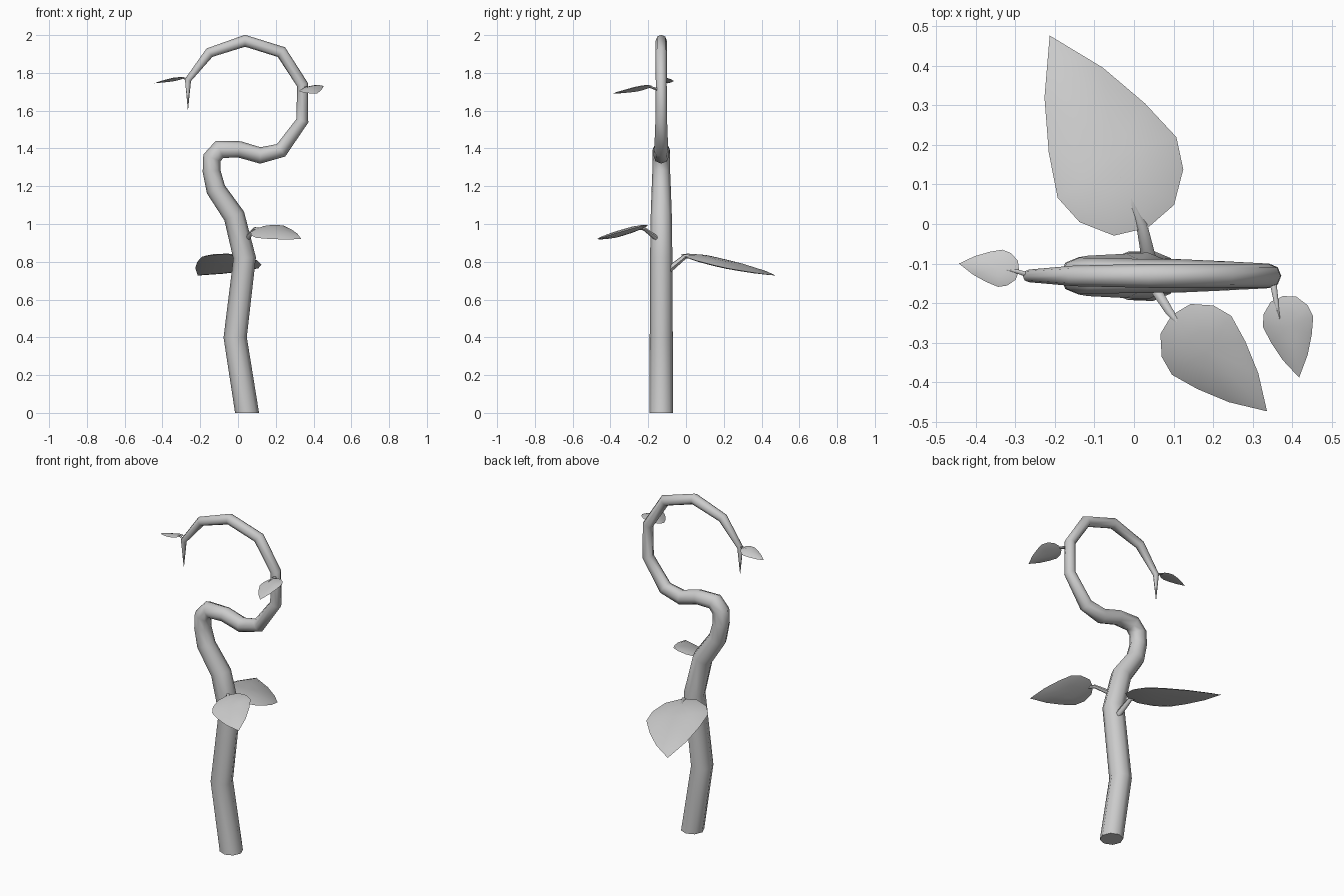
import bpy, bmesh, math
from mathutils import Vector

if "Cube" in bpy.data.objects:
    bpy.data.objects.remove(bpy.data.objects["Cube"])


def finish(bm, name, angle):
    bmesh.ops.recalc_face_normals(bm, faces=bm.faces)
    me = bpy.data.meshes.new(name)
    bm.to_mesh(me)
    bm.free()
    ob = bpy.data.objects.new(name, me)
    bpy.context.collection.objects.link(ob)
    bpy.ops.object.select_all(action='DESELECT')
    ob.select_set(True)
    bpy.context.view_layer.objects.active = ob
    bpy.ops.object.shade_smooth_by_angle(angle=math.radians(angle))
    return ob


def tube(name, path, radii, sides, ref, start=None):
    """Tapered tube with mitred rings along a path."""
    bm = bmesh.new()
    pts = [Vector(p) for p in path]
    dirs = [(b - a).normalized() for a, b in zip(pts, pts[1:])]
    rings = []
    for i, (p, r) in enumerate(zip(pts, radii)):
        d0, d1 = dirs[max(i - 1, 0)], dirs[min(i, len(dirs) - 1)]
        t = (d0 + d1).normalized()
        stretch = 1 / max(t.dot(d1), 0.6)
        if i == 0 and start:
            t = Vector(start)
        u = t.cross(Vector(ref)).normalized()
        v = u.cross(t)
        ring = []
        for k in range(sides):
            a = 2 * math.pi * k / sides
            ring.append(bm.verts.new(p + u * (r * stretch * math.cos(a)) + v * (r * math.sin(a))))
        rings.append(ring)
    for a, b in zip(rings, rings[1:]):
        for k in range(sides):
            j = (k + 1) % sides
            bm.faces.new((a[k], a[j], b[j], b[k]))
    bm.faces.new(rings[0])
    bm.faces.new(rings[-1])
    return finish(bm, name, 60)


# half outline of a leaf: (distance along, half width) as fractions of length
HALF = [(0.02, 0.16), (0.15, 0.275), (0.3, 0.315), (0.51, 0.255), (0.75, 0.155)]
OUTLINE = [(-0.02, 0)] + HALF + [(1, 0)] + [(t, -w) for t, w in reversed(HALF)]


def leaf(name, base, tip, roll):
    """Thin domed leaf; roll is the height change per unit to its right."""
    base, tip = Vector(base), Vector(tip)
    axis = tip - base
    flat = Vector((axis.x, axis.y, 0))
    size = flat.length
    side = Vector((flat.y, -flat.x, roll * size))
    up = Vector((0, 0, size))

    def point(t, w, h):
        return base + axis * t + side * w + up * h

    bm = bmesh.new()
    rim = [bm.verts.new(point(t, w, 0)) for t, w in OUTLINE]
    n = len(rim)
    for heights in ((0.025, 0.05), (-0.012, -0.02)):
        outer = rim
        for s, h in zip((0.82, 0.42), heights):
            inner = [bm.verts.new(point(0.36 + (t - 0.36) * s, w * s, h)) for t, w in OUTLINE]
            for k in range(n):
                j = (k + 1) % n
                bm.faces.new((outer[k], outer[j], inner[j], inner[k]))
            outer = inner
        c = bm.verts.new(point(0.36, 0, heights[1] * 1.15))
        for k in range(n):
            bm.faces.new((outer[k], outer[(k + 1) % n], c))
    return finish(bm, name, 50)


# curling main stem: x, z, radius
STEM = [(0.048, 0, .0635), (-0.015, 0.4, .061), (0.035, 0.82, .059), (-0.02, 1.042, .056),
        (-0.117, 1.183, .051), (-0.14, 1.28, .047), (-0.138, 1.35, .046), (-0.098, 1.395, .045),
        (0.008, 1.395, .043), (0.118, 1.363, .042), (0.228, 1.39, .037), (0.341, 1.547, .031),
        (0.341, 1.738, .029), (0.23, 1.91, .03), (0.037, 1.97, .03), (-0.151, 1.907, .026),
        (-0.265, 1.762, .016), (-0.265, 1.607, .001)]
tube("main_stem", [(x, -0.131, z) for x, z, r in STEM], [r for x, z, r in STEM],
     8, (0, 1, 0), (0, 0, 1))

# leaves: base, tip, roll, stalk path, stalk radius
LEAVES = [
    ("large_leaf", (0.03, 0, 0.825), (-0.213, 0.476, 0.727), -0.18,
     [(0.04, -0.1, 0.75), (0.02, -0.005, 0.828), (-0.035, 0.12, 0.828)], 0.019),
    ("middle_leaf", (0.1, -0.235, 0.975), (0.336, -0.473, 0.92), -0.3,
     [(0.045, -0.15, 0.92), (0.09, -0.222, 0.975), (0.155, -0.3, 0.97)], 0.014),
    ("upper_leaf", (0.377, -0.186, 1.727), (0.417, -0.388, 1.69), -0.22,
     [(0.35, -0.14, 1.71), (0.358, -0.19, 1.725), (0.368, -0.24, 1.725)], 0.009),
    ("tip_leaf", (-0.293, -0.117, 1.773), (-0.442, -0.1, 1.745), -0.15,
     [(-0.262, -0.13, 1.762), (-0.295, -0.12, 1.775), (-0.33, -0.114, 1.773)], 0.007),
]
for name, base, tip, roll, path, r in LEAVES:
    leaf(name, base, tip, roll)
    tube(name + "_stalk", path, [r, r * 0.7, 0.001], 6, (0, 0, 1))
